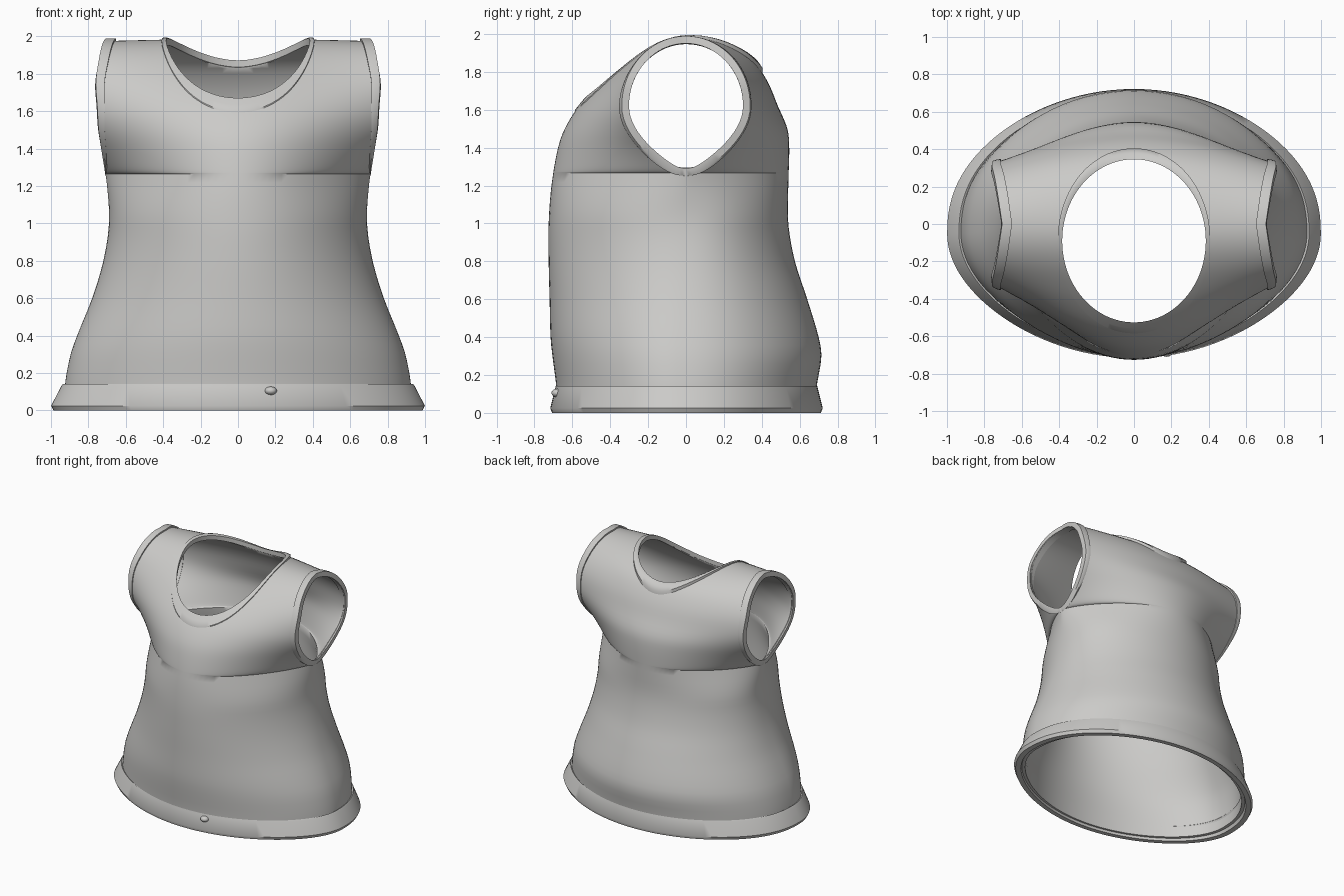
import bpy, bmesh, math
from mathutils import Vector
from mathutils.bvhtree import BVHTree

if "Cube" in bpy.data.objects:
    bpy.data.objects.remove(bpy.data.objects["Cube"])

cloth = bpy.data.materials.new("light_grey_cloth")
cloth.use_nodes = True
GREY = (0.6, 0.595, 0.58, 1)
cloth.diffuse_color = GREY
cloth.node_tree.nodes["Principled BSDF"].inputs["Base Color"].default_value = GREY

TOP, ARM_Z, ARM_H, ARM_R = 1.975, 1.62, 0.355, 0.325

# Height, half width, front depth, back depth
PROFILE = [
    (0.02, .93, -.68, .68), (.14, .925, -.685, .69), (.3, .895, -.705, .715),
    (.4, .86, -.715, .7), (.6, .78, -.72, .64), (.8, .72, -.725, .575),
    (1, .69, -.725, .54), (1.2, .7, -.71, .54), (1.4, .73, -.675, .545),
    (1.5, .745, -.64, .535), (1.62, .752, -.565, .485), (1.75, .76, -.44, .43),
    (1.86, .745, -.3, .35), (1.93, .73, -.18, .23), (TOP, .705, 0, 0)]


def depth(z):
    return math.sqrt(max(TOP - z, 0))


def sample(z):
    """Smooth interpolation of the profile, rounded over the shoulder."""
    n = len(PROFILE)
    i = max(j for j in range(n - 1) if PROFILE[j][0] <= z + 1e-6)
    ks = [min(max(j, 0), n - 1) for j in range(i - 1, i + 3)]
    t = [depth(PROFILE[k][0]) for k in ks]
    h = t[2] - t[1]
    s = (depth(z) - t[1]) / h
    out = []
    for c in (1, 2, 3):
        v = [PROFILE[k][c] for k in ks]
        m1 = (v[2] - v[0]) / (t[2] - t[0]) * h
        m2 = (v[3] - v[1]) / (t[3] - t[1]) * h
        out.append(v[1] * (1 + 2 * s) * (1 - s) ** 2 + m1 * s * (1 - s) ** 2
                   + v[2] * s * s * (3 - 2 * s) + m2 * s * s * (s - 1))
    return out


def smooth(a, b, x):
    x = min(max((x - a) / (b - a), 0), 1)
    return x * x * (3 - 2 * x)


def surface(u, z, side):
    """Point on the garment: u runs across, side is -1 front or 1 back."""
    width, front, back = sample(z)
    c = min(max((z - ARM_Z) / ARM_H, -1), 1)
    arm = ARM_R * math.sqrt(1 - c * c) * (1 - 0.4 * min(c, 0) ** 2)
    blend = smooth(1.0, 1.55, z)
    power = (0.5 if side < 0 else 0.43) * (1 - blend) + blend
    end = -0.05 * (1 - smooth(0.3, 1.1, z)) + side * arm
    f = max(math.cos(math.pi / 2 * u), 0)
    y = end + ((front if side < 0 else back) - end) * f ** power
    return Vector((width * u, y, z + 0.012 * f * smooth(1.8, TOP, z)))


def finish(bm, name):
    mesh = bpy.data.meshes.new(name)
    bm.to_mesh(mesh)
    bm.free()
    ob = bpy.data.objects.new(name, mesh)
    bpy.context.collection.objects.link(ob)
    mesh.materials.append(cloth)
    return ob


def activate(ob):
    bpy.ops.object.select_all(action='DESELECT')
    ob.select_set(True)
    bpy.context.view_layer.objects.active = ob


def shade(ob, angle=40):
    activate(ob)
    bpy.ops.object.shade_smooth_by_angle(angle=math.radians(angle))


def band(name, sections):
    """Closed strip made from a loop of closed cross-sections."""
    bm = bmesh.new()
    vs = [[bm.verts.new(p) for p in sec] for sec in sections]
    n, m = len(vs), len(vs[0])
    for i in range(n):
        for j in range(m):
            a, b = (i + 1) % n, (j + 1) % m
            bm.faces.new((vs[i][j], vs[a][j], vs[a][b], vs[i][b]))
    bmesh.ops.remove_doubles(bm, verts=bm.verts, dist=1e-4)
    bmesh.ops.recalc_face_normals(bm, faces=bm.faces)
    ob = finish(bm, name)
    shade(ob)
    return ob


# Body: front and back sheets joined at the sides and along the shoulders
COLS, LOW, HIGH = 56, 26, 32
across = [math.sin(math.pi * (i / COLS - 0.5)) for i in range(COLS + 1)]
armpit = ARM_Z - ARM_H
heights = [0.02 + (armpit - 0.02) * i / LOW for i in range(LOW)]
heights += [ARM_Z - ARM_H * math.cos(math.pi * i / HIGH) for i in range(HIGH + 1)]
bm = bmesh.new()
for side in (-1, 1):
    grid = [[bm.verts.new(surface(u, z, side)) for u in across] for z in heights]
    for lo, hi in zip(grid, grid[1:]):
        for i in range(COLS):
            quad = (lo[i], lo[i + 1], hi[i + 1], hi[i])
            bm.faces.new(quad if side < 0 else quad[::-1])
bmesh.ops.remove_doubles(bm, verts=bm.verts, dist=1e-4)
skin = BVHTree.FromBMesh(bm)
body = finish(bm, "body")
wall = body.modifiers.new("wall", 'SOLIDIFY')
wall.thickness, wall.offset = 0.025, -1

# Neck opening
NECK_Y, NECK_RX, NECK_RY = -0.09, 0.388, 0.44
bm = bmesh.new()
bmesh.ops.create_cone(bm, cap_ends=True, segments=96, radius1=1, radius2=1, depth=1)
for v in bm.verts:
    v.co = (v.co.x * NECK_RX, v.co.y * NECK_RY + NECK_Y, v.co.z + 1.95)
cutter = finish(bm, "neck_cutter")
cutter.hide_render = True
cut = body.modifiers.new("neck", 'BOOLEAN')
cut.operation, cut.solver, cut.object = 'DIFFERENCE', 'EXACT', cutter
activate(body)
for name in ("wall", "neck"):
    bpy.ops.object.modifier_apply(modifier=name)
bpy.data.objects.remove(cutter)
shade(body, 50)

# Collar: raised strip following the neck opening
sections = []
for i in range(96):
    a = math.tau * i / 96
    c, s = math.cos(a), math.sin(a)

    def over(grow, lift):
        x, y = c * (NECK_RX + grow), s * (NECK_RY + grow) + NECK_Y
        hit = skin.ray_cast(Vector((x, y, 3)), Vector((0, 0, -1)))[0]
        return Vector((x, y, hit.z + lift))

    w = 0.02 + 0.035 * s * s
    lift = 0.007 + 0.02 * max(s, 0)
    sections.append([over(-0.004, -0.03), over(-0.004, 0.006),
                     over(w / 2, lift), over(w, lift), over(w, -0.02)])
band("collar", sections)

# Armhole bands, fading out under the arm
for sign, name in ((1, "left_armhole_band"), (-1, "right_armhole_band")):
    sections = []
    for i in range(72):
        a = math.tau * i / 72
        c, s = math.cos(a), math.sin(a)
        taper = math.sqrt(max(0.5 + 0.5 * c, 0))

        def rim(u, out):
            p = surface(u, ARM_Z + ARM_H * c, 1 if s >= 0 else -1)
            return Vector((sign * p.x, p.y + out * s, p.z + out * c))

        edge = 1 - 0.075 * taper
        sections.append([rim(edge, -0.015), rim(edge, 0.012 * taper),
                         rim((1 + edge) / 2, 0.014), rim(1, 0.014),
                         rim(1.005, -0.024), rim(edge, -0.03)])
    band(name, sections)

# Hem: flared strip around the bottom (height, sideways growth, depth growth)
HEM = [(.13, -.01, -.01), (.142, .012, .004), (.13, .022, .008), (.025, .08, .046),
       (0, .066, .032), (0, .02, -.02), (.11, -.03, -.035)]
outline = [surface(u, 0.14, -1) for u in across]
outline += [surface(u, 0.14, 1) for u in across[-2:0:-1]]
band("hem", [[(p.x * (1 + gx), p.y * (1 + gy), z) for z, gx, gy in HEM]
             for p in outline])

# Small knot at the front of the hem
bm = bmesh.new()
bmesh.ops.create_uvsphere(bm, u_segments=16, v_segments=10, radius=0.03)
for v in bm.verts:
    v.co = (v.co.x * 1.1 + 0.175, v.co.y - 0.68, v.co.z * 0.75 + 0.105)
shade(finish(bm, "hem_knot"))
